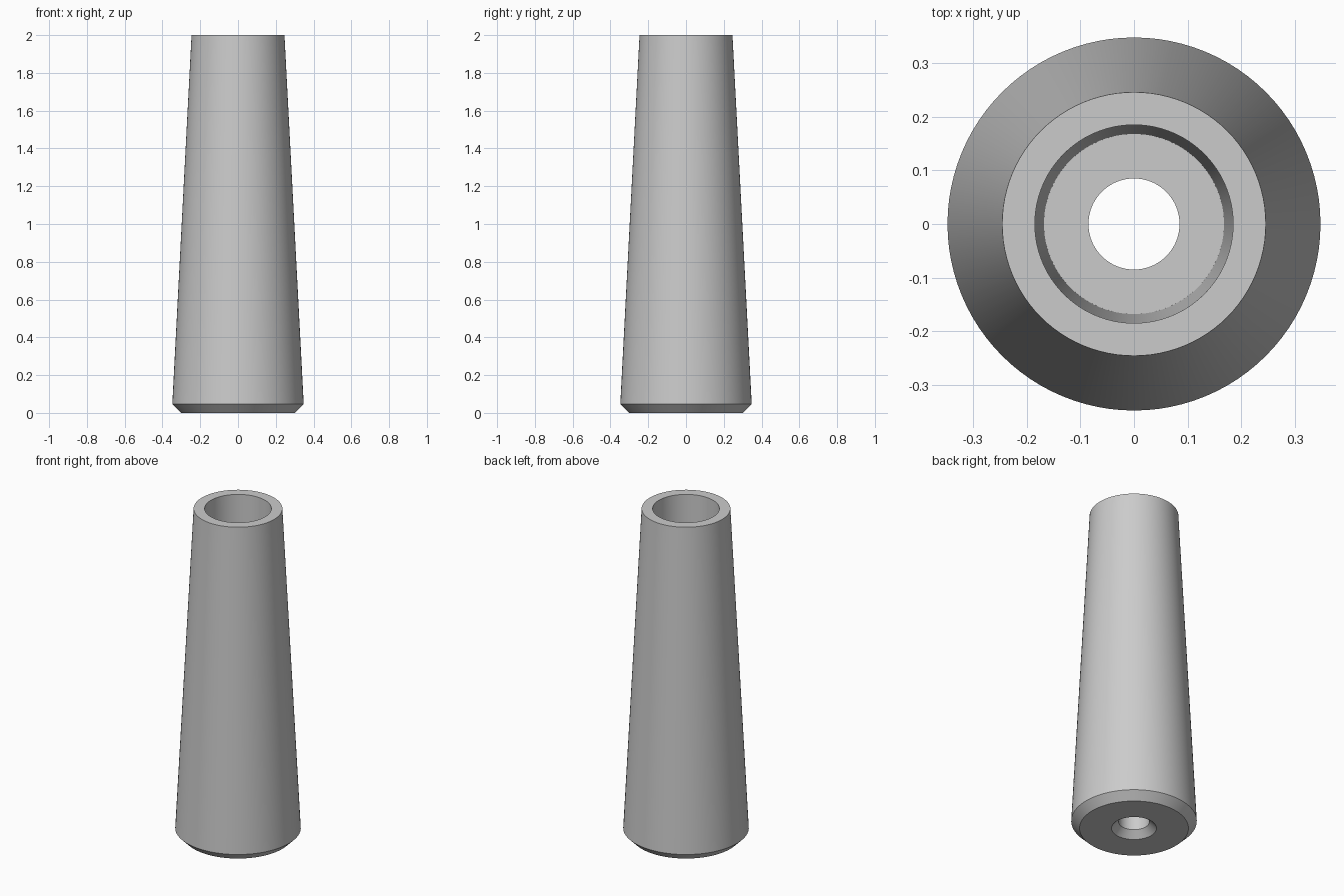
import bpy, bmesh, math

if "Cube" in bpy.data.objects:
    bpy.data.objects.remove(bpy.data.objects["Cube"])

SEGMENTS = 96

# Closed wall section (radius, height), from the foot up the outside and down the bore
profile = [
    (0.125, 0.0), (0.302, 0.0),      # flat foot
    (0.348, 0.046), (0.246, 2.0),    # bottom chamfer and tapered outside
    (0.185, 2.0), (0.168, 0.2),      # rim and slightly tapered bore
    (0.085, 0.2), (0.085, 0.04),     # bore floor and through hole
]

grey = bpy.data.materials.new("light grey")
grey.diffuse_color = (0.6, 0.6, 0.6, 1)
grey.use_nodes = True
grey.node_tree.nodes["Principled BSDF"].inputs["Base Color"].default_value = grey.diffuse_color


def lathe(name, points, material):
    """Revolve a closed section around the z axis."""
    bm = bmesh.new()
    rings = []
    for i in range(SEGMENTS):
        a = 2 * math.pi * i / SEGMENTS
        rings.append([bm.verts.new((r * math.cos(a), r * math.sin(a), z)) for r, z in points])
    n = len(points)
    for i in range(SEGMENTS):
        a, b = rings[i], rings[(i + 1) % SEGMENTS]
        for j in range(n):
            k = (j + 1) % n
            bm.faces.new((a[j], b[j], b[k], a[k]))
    bmesh.ops.recalc_face_normals(bm, faces=bm.faces)
    mesh = bpy.data.meshes.new(name)
    bm.to_mesh(mesh)
    bm.free()
    mesh.materials.append(material)
    obj = bpy.data.objects.new(name, mesh)
    bpy.context.collection.objects.link(obj)
    return obj


# Hollow tapered sleeve with a countersunk hole in its foot
sleeve = lathe("tapered_sleeve", profile, grey)
bpy.context.view_layer.objects.active = sleeve
sleeve.select_set(True)
bpy.ops.object.shade_smooth_by_angle(angle=math.radians(30))
